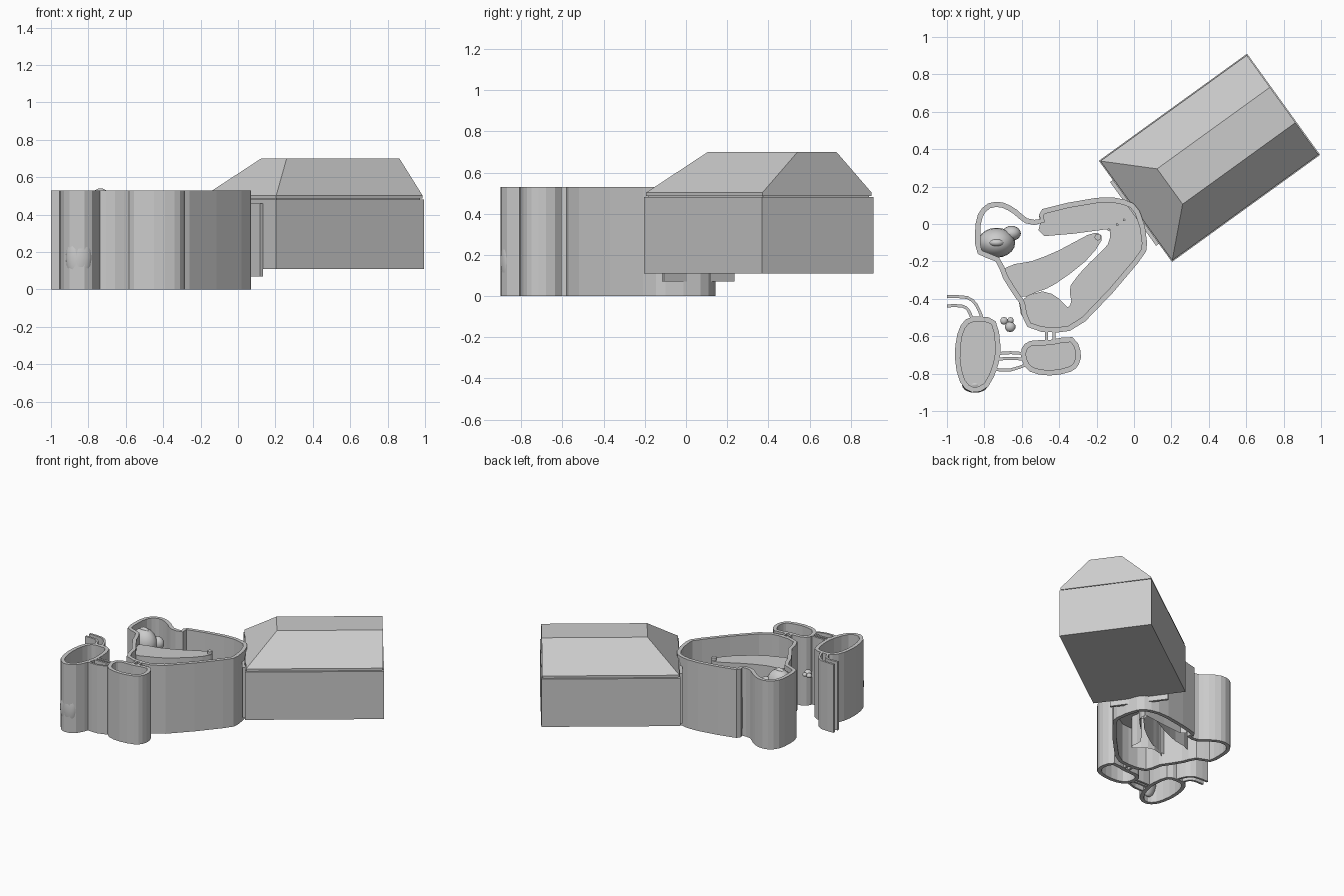
import bpy, bmesh, math
from mathutils import Vector, Matrix

if "Cube" in bpy.data.objects:
    bpy.data.objects.remove(bpy.data.objects["Cube"])

def finish(bm, name, smooth=False):
    bmesh.ops.recalc_face_normals(bm, faces=bm.faces)
    me = bpy.data.meshes.new(name)
    bm.to_mesh(me); bm.free()
    ob = bpy.data.objects.new(name, me)
    bpy.context.collection.objects.link(ob)
    if smooth:
        for p in me.polygons:
            p.use_smooth = True
    return ob

def soften(pts, closed=True):
    # one Catmull-Rom midpoint between each pair of points
    n, out = len(pts), []
    for i in range(n if closed else n - 1):
        g = lambda k: Vector(pts[k % n] if closed else pts[max(0, min(n - 1, k))])
        out += [g(i), (9 * (g(i) + g(i + 1)) - g(i - 1) - g(i + 2)) / 16]
    if not closed:
        out.append(Vector(pts[-1]))
    return out

def offset(pts, d, closed=True):
    n, out = len(pts), []
    for i, p in enumerate(pts):
        a = pts[i - 1] if closed or i else p
        b = pts[(i + 1) % n] if closed or i < n - 1 else p
        t = (b - a).normalized()
        out.append(p + Vector((t.y, -t.x)) * d)
    return out

def wall(name, pts, t=0.028, z0=0.0, z1=0.53, closed=True):
    # upright wall following an outline (clockwise outline -> grows inward)
    outer = soften(pts, closed)
    inner = offset(outer, t, closed)
    bm = bmesh.new()
    cols = [[bm.verts.new((p.x, p.y, z)) for p, z in ((a, z0), (a, z1), (b, z1), (b, z0))]
            for a, b in zip(outer, inner)]
    n = len(cols)
    for i in range(n if closed else n - 1):
        a, b = cols[i], cols[(i + 1) % n]
        for k in range(4):
            bm.faces.new((a[k], b[k], b[(k + 1) % 4], a[(k + 1) % 4]))
    if not closed:
        bm.faces.new(cols[0]); bm.faces.new(cols[-1])
    return finish(bm, name)

def deck(name, pts, z, z0=None):
    # floor sheet, with an optional skirt hanging down its edge
    pts = soften(pts)
    bm = bmesh.new()
    top = [bm.verts.new((p.x, p.y, z)) for p in pts]
    bm.faces.new(top)
    if z0 is not None:
        low = [bm.verts.new((p.x, p.y, z0)) for p in pts]
        for i in range(len(pts)):
            j = (i + 1) % len(pts)
            bm.faces.new((top[i], low[i], low[j], top[j]))
    return finish(bm, name)

def blob(name, loc, size, seg=20):
    bm = bmesh.new()
    bmesh.ops.create_uvsphere(bm, u_segments=seg, v_segments=seg // 2, radius=1)
    bm.transform(Matrix.Translation(loc) @ Matrix.Diagonal((*size, 1)))
    return finish(bm, name, True)

def post(name, x, y, r, z0, z1):
    bm = bmesh.new()
    bmesh.ops.create_cone(bm, cap_ends=True, segments=12, radius1=r, radius2=r, depth=z1 - z0)
    bm.transform(Matrix.Translation((x, y, (z0 + z1) / 2)))
    return finish(bm, name)

# House frame: s runs along the long side, t across it
A, S, T = Vector((.203, -.203)), Vector((.811, .586)), Vector((-.586, .811))
L, W = .977, .667

def loft(name, low, high, z0, z1):
    # solid between two (s0, s1, t0, t1) rectangles
    bm = bmesh.new()
    rings = []
    for (s0, s1, t0, t1), z in ((low, z0), (high, z1)):
        ring = []
        for s, t in ((s0, t0), (s1, t0), (s1, t1), (s0, t1)):
            p = A + S * s + T * t
            ring.append(bm.verts.new((p.x, p.y, z)))
        rings.append(ring)
    a, b = rings
    bm.faces.new(a); bm.faces.new(b)
    for i in range(4):
        j = (i + 1) % 4
        bm.faces.new((a[i], a[j], b[j], b[i]))
    return finish(bm, name)

full = (0, L, 0, W)
inset = (.015, L - .015, .015, W - .015)
loft("house_body", full, full, .11, .48)
loft("eave_groove", inset, inset, .48, .49)
rim = (.006, L - .006, .006, W - .006)
loft("eave_board", rim, rim, .487, .502)
loft("roof", rim, (.227, L - .006, .217, .45), .502, .70)
door = (-.018, .0, .12, .54)
loft("door_plate", door, door, .07, .46)

# Main pen
pen = [(-.49, .08), (-.2, .14), (-.05, .13), (.03, .07), (.07, -.1), (.02, -.21), (-.26, -.52),
       (-.41, -.58), (-.57, -.55), (-.61, -.43), (-.63, -.4), (-.7, -.29), (-.74, -.2),
       (-.835, -.16), (-.85, -.05), (-.835, .05), (-.78, .11), (-.7, .115), (-.625, .075),
       (-.57, .03), (-.5, .027)]
wall("pen_wall", pen)
ring = [(-.48, .07), (-.2, .125), (-.05, .115), (.02, .06), (.055, -.1), (.0, -.21), (-.27, -.51),
        (-.41, -.565), (-.56, -.54), (-.615, -.42), (-.49, -.36), (-.4, -.4), (-.355, -.445),
        (-.335, -.41), (-.34, -.33), (-.24, -.21), (-.14, -.11), (-.13, -.04), (-.16, -.03),
        (-.48, -.065), (-.5, .01)]
deck("pen_floor", ring, .30, .06)
wedge = [(-.7, -.24), (-.55, -.2), (-.4, -.14), (-.25, -.06), (-.19, -.05), (-.175, -.09),
         (-.26, -.2), (-.42, -.32), (-.51, -.36), (-.63, -.39)]
deck("raised_wedge", wedge, .47, .08)
post("wedge_post", -.193, -.07, .018, .3, .49)
for i, (x, y) in enumerate([(-.135, -.03), (-.09, -.003), (-.053, .022)]):
    post(f"small_peg_{i}", x, y, .007, .28, .34)

# Rounded boulder in the left bay
blob("boulder", (-.735, -.1, .42), (.1, .08, .11))
blob("boulder_dimple", (-.735, -.1, .51), (.04, .022, .03))
blob("small_boulder", (-.655, -.05, .42), (.05, .04, .05))
for i, (x, y, r) in enumerate([(-.695, -.518, .022), (-.66, -.515, .018), (-.662, -.55, .03)]):
    blob(f"rock_{i}", (x, y, .31), (r, r, r * .8), 10)

# Two outer bays
mid_bay = [(-.45, -.62), (-.33, -.605), (-.285, -.68), (-.295, -.75), (-.34, -.79), (-.45, -.81),
           (-.555, -.79), (-.6, -.73), (-.6, -.665), (-.555, -.625)]
end_bay = [(-.82, -.495), (-.74, -.52), (-.715, -.64), (-.725, -.75), (-.78, -.87), (-.865, -.9),
           (-.93, -.845), (-.957, -.72), (-.945, -.59), (-.9, -.51)]
for name, pts in (("mid_bay", mid_bay), ("end_bay", end_bay)):
    wall(name + "_wall", pts)
    deck(name + "_floor", offset([Vector(p) for p in pts], .012), .30)
blob("front_bulge", (-.85, -.86, .17), (.07, .042, .135))

# Passage walls joining the bays, and the open tail
passages = [
    ("bay_link_upper", [(-.73, -.685), (-.66, -.68), (-.59, -.685)]),
    ("bay_link_lower", [(-.73, -.715), (-.66, -.71), (-.59, -.715)]),
    ("bay_link_outer", [(-.74, -.77), (-.66, -.772), (-.58, -.745)]),
    ("neck_left", [(-.46, -.565), (-.46, -.6), (-.46, -.63)]),
    ("neck_right", [(-.42, -.565), (-.42, -.6), (-.42, -.63)]),
    ("tail_outer", [(-1, -.38), (-.89, -.385), (-.835, -.43), (-.805, -.5)]),
    ("tail_inner", [(-1, -.43), (-.92, -.43), (-.88, -.455), (-.86, -.5)])]
for name, pts in passages:
    wall(name, pts, t=.016, closed=False)
